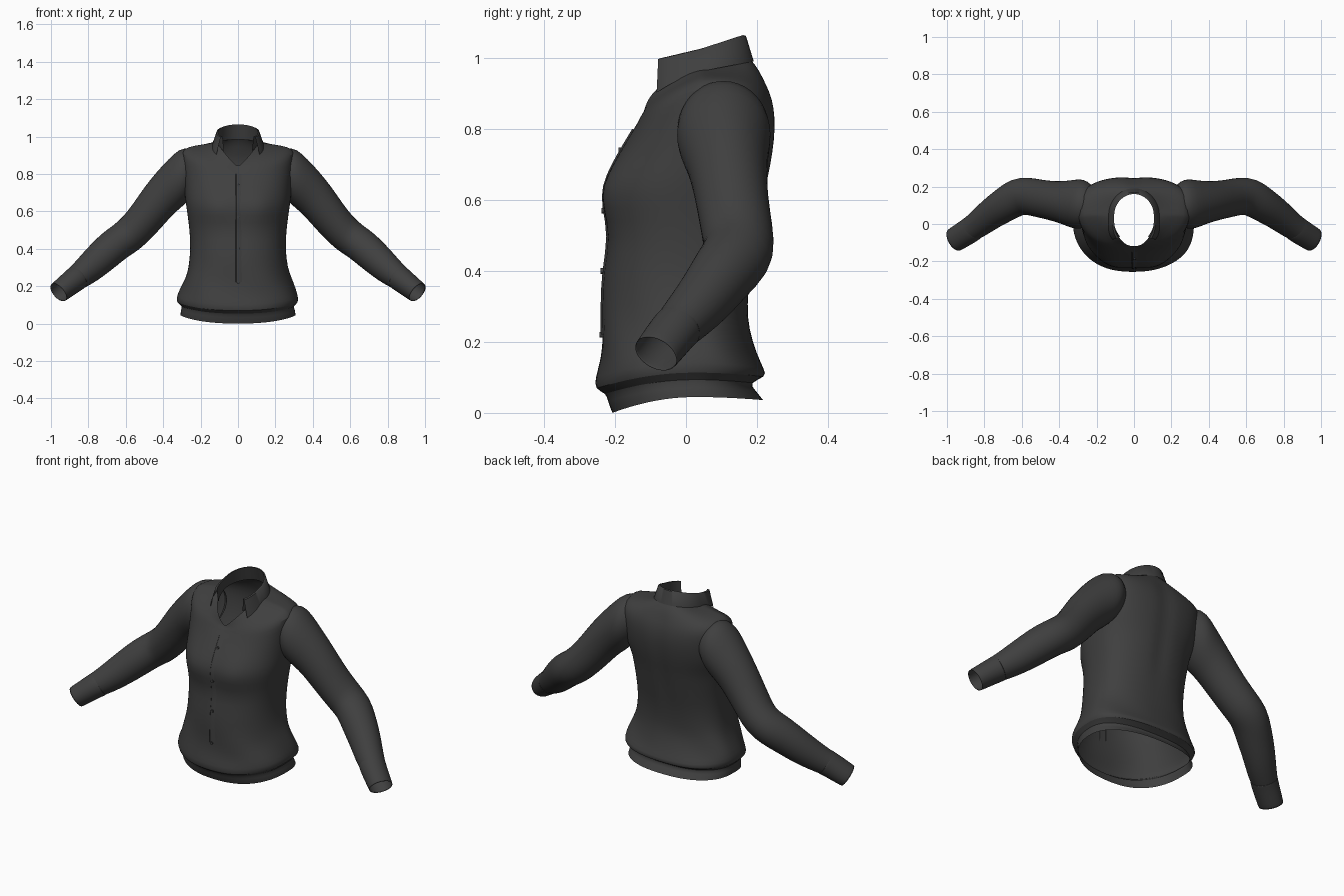
import bpy, bmesh, math
from mathutils import Vector

if "Cube" in bpy.data.objects:
    bpy.data.objects.remove(bpy.data.objects["Cube"])

cloth = bpy.data.materials.new("charcoal cloth")
cloth.diffuse_color = (0.05, 0.05, 0.05, 1)
cloth.use_nodes = True
cloth.node_tree.nodes["Principled BSDF"].inputs["Base Color"].default_value = cloth.diffuse_color


def loft(name, rows, closed=True, subdiv=1, thick=0.0, angle=50):
    """Skin a list of point rows into an open surface."""
    bm = bmesh.new()
    vs = [[bm.verts.new(p) for p in r] for r in rows]
    n = len(rows[0])
    for a, b in zip(vs, vs[1:]):
        for i in range(n if closed else n - 1):
            j = (i + 1) % n
            bm.faces.new((a[i], a[j], b[j], b[i]))
    bmesh.ops.recalc_face_normals(bm, faces=bm.faces)
    me = bpy.data.meshes.new(name)
    bm.to_mesh(me)
    bm.free()
    ob = bpy.data.objects.new(name, me)
    bpy.context.collection.objects.link(ob)
    me.materials.append(cloth)
    bpy.ops.object.select_all(action='DESELECT')
    ob.select_set(True)
    bpy.context.view_layer.objects.active = ob
    bpy.ops.object.shade_smooth_by_angle(angle=math.radians(angle))
    if thick:
        m = ob.modifiers.new("thickness", 'SOLIDIFY')
        m.thickness = thick
    if subdiv:
        m = ob.modifiers.new("smooth", 'SUBSURF')
        m.levels = m.render_levels = subdiv
    return ob


def spow(v, p):
    return math.copysign(abs(v) ** p, v)


# Torso: half width, front y, back y, then z at front, side and back
TORSO = [
    (.308, -.208, .218, .000, .045, .036), (.306, -.222, .195, .035, .072, .065),
    (.296, -.224, .178, .055, .095, .085), (.326, -.258, .228, .066, .112, .102),
    (.326, -.255, .222, .100, .140, .120), (.312, -.242, .197, .150, .180, .165),
    (.285, -.237, .176, .220, .240, .240), (.264, -.237, .173, .300, .300, .300),
    (.254, -.234, .181, .400, .400, .400), (.259, -.214, .203, .500, .500, .500),
    (.270, -.234, .217, .580, .580, .580), (.279, -.234, .229, .640, .640, .640),
    (.286, -.207, .242, .700, .700, .700), (.289, -.172, .252, .760, .770, .770),
    (.293, -.148, .254, .800, .860, .830), (.304, -.138, .246, .812, .918, .885),
    (.272, -.132, .229, .822, .946, .925), (.200, -.124, .208, .830, .955, .965),
    (.116, -.119, .183, .838, .970, .996)]
FRONT_ROUND = {14: .95, 15: 1.15, 16: 1.4, 17: 1.6, 18: 1.25}
BACK_ROUND = {12: .75, 13: .62, 14: .55, 15: .6, 16: .7}
N = 48
rows = []
for k, (w, yf, yb, zf, zs, zb) in enumerate(TORSO):
    ring = []
    mid = .02 if zs < .7 else .05
    vee = max(0, (k - 13) / 5)              # neckline sharpens into a V
    for i in range(N):
        t = math.tau * i / N
        s, c = math.sin(t), math.cos(t)
        drop = abs(c) ** 1.6
        if c > 0:
            drop += vee * ((1 - abs(s)) - drop)
        z = zs + ((zf if c > 0 else zb) - zs) * drop
        # soft gathered folds above the hem
        fold = 1 + .022 * math.sin(5 * t + 25 * z) * math.exp(-((z - .2) / .09) ** 2)
        x = w * spow(s, .85) * fold
        power = (FRONT_ROUND if c > 0 else BACK_ROUND).get(k, .85)
        y = mid + abs(c) ** power * ((yf if c > 0 else yb) - mid) * fold
        if c > 0:                           # bust
            y -= .014 * math.exp(-((abs(x) - .12) / .07) ** 2 - ((z - .62) / .07) ** 2)
        elif .4 < z < .93:                  # hollow along the spine
            y -= .010 * math.exp(-(x / .03) ** 2)
        ring.append((x, y, z))
    rows.append(ring)
loft("shirt_body", rows)


def front_y(z):
    for a, b in zip(TORSO, TORSO[1:]):
        if a[3] <= z <= b[3]:
            return a[1] + (b[1] - a[1]) * (z - a[3]) / (b[3] - a[3])
    return TORSO[-1][1]


# Button placket: one raised overlapping edge, the other sinks into the body
loft("placket", [[(x, r[1] + d, r[3]) for x, d in ((-.013, .004), (-.012, -.005), (.005, -.004), (.035, .006))]
                 for r in TORSO[6:15]], closed=False)

# Buttons
for k, z in enumerate((.22, .40, .57, .74)):
    bpy.ops.mesh.primitive_cylinder_add(vertices=16, radius=.008, depth=.008,
                                        location=(.002, front_y(z) - .003, z),
                                        rotation=(math.pi / 2, 0, 0))
    b = bpy.context.object
    b.name = f"button_{k + 1}"
    b.data.materials.append(cloth)

# Sleeve sections: upper x, z; lower x, z; centre y; half depth
SLEEVE = [
    (.200, .905, .215, .720, .100, .085), (.262, .944, .258, .665, .105, .130),
    (.314, .936, .285, .636, .106, .137), (.374, .879, .312, .612, .111, .126),
    (.434, .814, .347, .583, .118, .113), (.496, .738, .402, .520, .126, .105),
    (.559, .645, .464, .453, .138, .102), (.614, .572, .530, .391, .150, .102),
    (.664, .528, .588, .358, .146, .103), (.727, .485, .652, .305, .104, .094),
    (.805, .405, .722, .250, .056, .084), (.862, .340, .776, .214, .010, .076),
    (.900, .300, .822, .190, -.020, .070), (.918, .285, .838, .182, -.032, .066)]
CUFF = [(.898, .302, .818, .190, -.018, .071), (.915, .288, .835, .180, -.032, .071),
        (.960, .246, .880, .150, -.060, .069), (1.00, .210, .924, .120, -.086, .067)]


def tube(secs, side, n=20):
    cen = [Vector(((a + c) / 2, y, (b + d) / 2)) for a, b, c, d, y, r in secs]
    out = []
    for i, (a, b, c, d, y, r) in enumerate(secs):
        tan = cen[min(i + 1, len(cen) - 1)] - cen[max(i - 1, 0)]
        up = Vector((a - c, 0, b - d)) / 2
        across = tan.cross(up).normalized() * r
        ring = []
        for k in range(n):
            t = math.tau * k / n
            p = cen[i] + up * math.cos(t) + across * math.sin(t)
            ring.append((p.x * side, p.y, p.z))
        out.append(ring)
    return out


for side, label in ((-1, "right"), (1, "left")):
    loft(label + "_sleeve", tube(SLEEVE, side))
    loft(label + "_cuff", tube(CUFF, side), thick=.003)


# Collar: stand rises from the neckline, leaf folds over and ends in points
M = 49
stand, crest, fold, leaf = [], [], [], []
for i in range(M):
    t = math.radians(42 + 276 * i / (M - 1))
    s, c = math.sin(t), math.cos(t)
    back = (1 - c) / 2                      # 0 at front, 1 at the nape
    tip = max(0, c / .74) ** 1.6            # grows towards the collar points
    low = .962 + (.022 * -c if c < 0 else -.05 * c)
    stand.append((.112 * s, .045 - (.150 if c > 0 else .137) * c, low))
    crest.append((.106 * s + .018 * tip * s, .045 - (.158 if c > 0 else .115) * c,
                  .990 + .075 * back))
    fold.append((.114 * s + .024 * tip * s, .045 - (.166 if c > 0 else .124) * c,
                 .988 + .075 * back))
    leaf.append((.136 * s + .036 * tip * s, .045 - (.172 if c > 0 else .146) * c,
                 .936 + .055 * back - .040 * tip))
loft("collar", [stand, crest, fold, leaf], closed=False, subdiv=0, angle=60)
